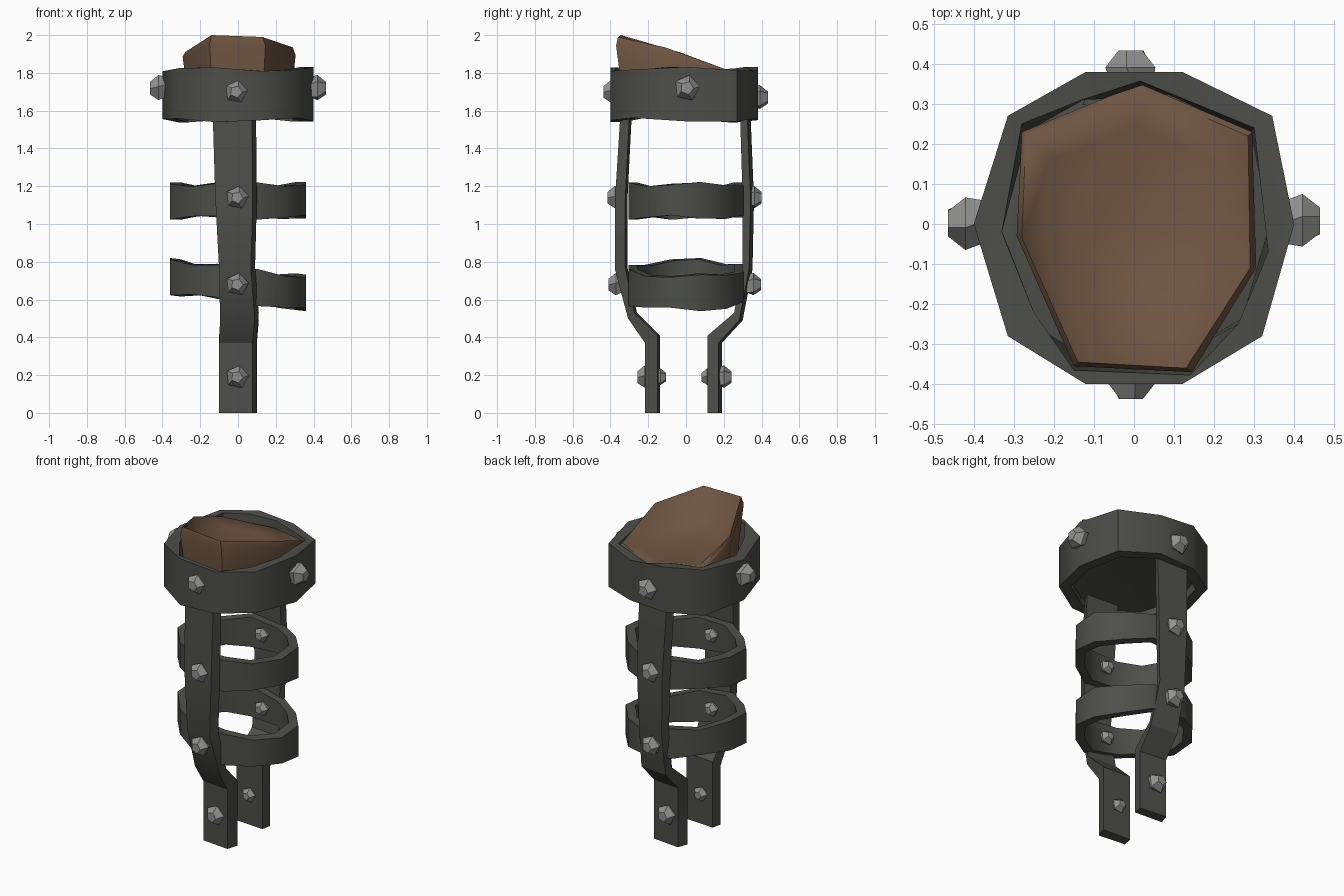
import bpy, bmesh, math
from mathutils import Vector, Matrix

if "Cube" in bpy.data.objects:
    bpy.data.objects.remove(bpy.data.objects["Cube"])


def material(name, col):
    m = bpy.data.materials.new(name)
    m.diffuse_color = (*col, 1)
    m.use_nodes = True
    m.node_tree.nodes["Principled BSDF"].inputs["Base Color"].default_value = m.diffuse_color
    return m


IRON = material("dark iron", (0.075, 0.077, 0.066))
STEEL = material("rivet steel", (0.285, 0.285, 0.28))
WOOD = material("brown wood", (0.155, 0.088, 0.052))


def finish(name, bm, mat, angle=28):
    bmesh.ops.recalc_face_normals(bm, faces=bm.faces)
    me = bpy.data.meshes.new(name)
    bm.to_mesh(me)
    bm.free()
    me.materials.append(mat)
    ob = bpy.data.objects.new(name, me)
    bpy.context.collection.objects.link(ob)
    bpy.ops.object.select_all(action='DESELECT')
    ob.select_set(True)
    bpy.context.view_layer.objects.active = ob
    bpy.ops.object.shade_smooth_by_angle(angle=math.radians(angle))
    return ob


def loft(bm, loops, closed=False):
    """Skin a list of equal-length loops; closed joins last to first."""
    rows = [[bm.verts.new(p) for p in lp] for lp in loops]
    n = len(rows[0])
    pairs = list(zip(rows, rows[1:])) + ([(rows[-1], rows[0])] if closed else [])
    for a, b in pairs:
        for i in range(n):
            j = (i + 1) % n
            bm.faces.new((a[i], a[j], b[j], b[i]))
    if not closed:
        bm.faces.new(rows[0])
    return rows


def scaled(pts, k):
    return [(x * k, y * k) for x, y in pts]


# Collar outline, with an opening that hugs the stump at the top
COLLAR = [(-0.12, 0.38), (0.12, 0.38), (0.345, 0.27), (0.40, 0.0), (0.32, -0.28),
          (0.12, -0.40), (-0.12, -0.40), (-0.315, -0.28), (-0.40, 0.0), (-0.315, 0.27)]
OPENING = [(-0.13, 0.31), (0.015, 0.357), (0.30, 0.24), (0.335, -0.07), (0.26, -0.25),
           (0.14, -0.377), (-0.15, -0.365), (-0.25, -0.22), (-0.33, -0.02), (-0.28, 0.25)]
# Rounder outline for the two bands
BAND = [(-0.11, 0.305), (0.11, 0.305), (0.25, 0.215), (0.36, 0.08), (0.36, -0.08), (0.25, -0.215),
        (0.11, -0.305), (-0.11, -0.305), (-0.25, -0.215), (-0.36, -0.08), (-0.36, 0.08), (-0.25, 0.215)]


def hoop(name, outer, top_inner, low_inner, z0, z1, tilt=0.0, wobble=0.012):
    def loop(pts, z, ph):
        return [(x, y, z + wobble * math.sin(i * 1.9 + ph) - tilt * x)
                for i, (x, y) in enumerate(pts)]
    bm = bmesh.new()
    loft(bm, [loop(outer, z0, 0), loop(outer, z1, 2),
              loop(top_inner, z1, 2), loop(low_inner, z0, 0)], True)
    return finish(name, bm, IRON, 46)


hoop("collar", COLLAR, OPENING, scaled(COLLAR, 0.84), 1.55, 1.82)
inner = scaled(BAND, 0.84)
hoop("upper_band", BAND, inner, inner, 1.035, 1.21)
hoop("lower_band", BAND, inner, inner, 0.59, 0.765, tilt=0.125)

# Domed iron plate closing the collar from below
bm = bmesh.new()
rim = [bm.verts.new((x, y, 1.595)) for x, y in scaled(COLLAR, 0.86)]
tip = bm.verts.new((0, 0, 1.65))
for i in range(10):
    bm.faces.new((rim[i], rim[(i + 1) % 10], tip))
finish("collar_floor", bm, IRON, 46)


# Bent straps: (outer y, outer z, inner y, inner z, left x, right x)
FRONT = [(-0.345, 1.62, -0.285, 1.62, -0.135, 0.095), (-0.376, 1.13, -0.31, 1.13, -0.12, 0.10),
         (-0.376, 0.76, -0.31, 0.77, -0.10, 0.09), (-0.307, 0.50, -0.26, 0.53, -0.095, 0.11),
         (-0.217, 0.37, -0.138, 0.41, -0.10, 0.10), (-0.217, 0.0, -0.138, 0.0, -0.10, 0.10)]
BACK = [(0.34, 1.62, 0.285, 1.62, -0.13, 0.095), (0.36, 1.13, 0.30, 1.13, -0.11, 0.10),
        (0.352, 0.76, 0.30, 0.77, -0.10, 0.09), (0.30, 0.49, 0.255, 0.53, -0.09, 0.11),
        (0.19, 0.37, 0.115, 0.41, -0.10, 0.10), (0.19, 0.0, 0.115, 0.0, -0.10, 0.10)]
for name, path, s in (("front_strap", FRONT, 1), ("back_strap", BACK, -1)):
    bm = bmesh.new()
    loops = []
    for yo, zo, yi, zi, l, r in path:
        a, b = (l, r) if s > 0 else (r, l)
        # slightly twisted section: one outer corner set back, the other pulled in
        loops.append([(a, yo + s * 0.018, zo), (b - s * 0.022, yo, zo),
                      (b, yi - s * 0.012, zi), (a + s * 0.012, yi, zi)])
    rows = loft(bm, loops)
    bm.faces.new(rows[-1])
    finish(name, bm, IRON)


# Faceted five-sided rivet heads
def rivet(name, base, direction, size=1.0):
    bm = bmesh.new()
    prof = [(0.055, -0.02), (0.067, 0.018), (0.034, 0.06)]
    rows = loft(bm, [[(r * size * math.sin(a * math.tau / 5 + k * 0.2),
                       r * size * math.cos(a * math.tau / 5 + k * 0.2), h * size)
                      for a in range(5)] for k, (r, h) in enumerate(prof)])
    bm.faces.new(rows[-1])
    rot = Vector(direction).to_track_quat('Z', 'Y').to_matrix().to_4x4()
    bm.transform(Matrix.Translation(base) @ rot)
    finish(name, bm, STEEL, 30)


for s, side in ((-1, "left"), (1, "right")):
    rivet("collar_rivet_" + side, (s * 0.402, 0.005, 1.72), (s, 0, 0), 1.05)
rivet("collar_rivet_front", (-0.01, -0.38, 1.70), (0, -1, 0), 0.95)
rivet("collar_rivet_back", (-0.005, 0.373, 1.67), (0, 1, 0))
for z, fo, fi, bo, bi in ((1.14, -0.36, -0.25, 0.345, 0.25), (0.68, -0.355, -0.25, 0.34, 0.25),
                          (0.19, -0.202, -0.148, 0.185, 0.125)):
    for part, y, d in (("front_outer", fo, -1), ("front_inner", fi, 1),
                       ("back_outer", bo, 1), ("back_inner", bi, -1)):
        rivet(f"strap_rivet_{part}", (-0.005, y, z), (0, d, 0), 0.93 if "outer" in part else 0.7)


# Broken wooden stump: slanted rim, chamfered ridge and a hollow
RIM = [(0.015, 0.35, 1.765), (0.295, 0.23, 1.80), (0.305, -0.11, 1.895), (0.145, -0.37, 1.945),
       (-0.15, -0.355, 1.955), (-0.293, -0.03, 1.885), (-0.28, 0.23, 1.80)]
RIDGE = [(0.015, 0.335, 1.775), (0.285, 0.22, 1.815), (0.29, -0.11, 1.935), (0.13, -0.36, 1.99),
         (-0.14, -0.345, 2.0), (-0.28, -0.035, 1.91), (-0.27, 0.22, 1.815)]
FLOOR = [(0.01, 0.24, 1.775), (0.23, 0.15, 1.785), (0.215, -0.02, 1.80), (0.08, -0.245, 1.83),
         (-0.08, -0.245, 1.83), (-0.22, -0.06, 1.815), (-0.21, 0.16, 1.79)]
bm = bmesh.new()
bottom = [(x * 0.9, y * 0.9, 1.66) for x, y, z in RIM]
rows = loft(bm, [bottom, RIM, RIDGE, FLOOR])
centre = bm.verts.new((0, -0.02, 1.80))
for i in range(7):
    bm.faces.new((rows[-1][i], rows[-1][(i + 1) % 7], centre))
finish("wooden_stump", bm, WOOD, 52)
